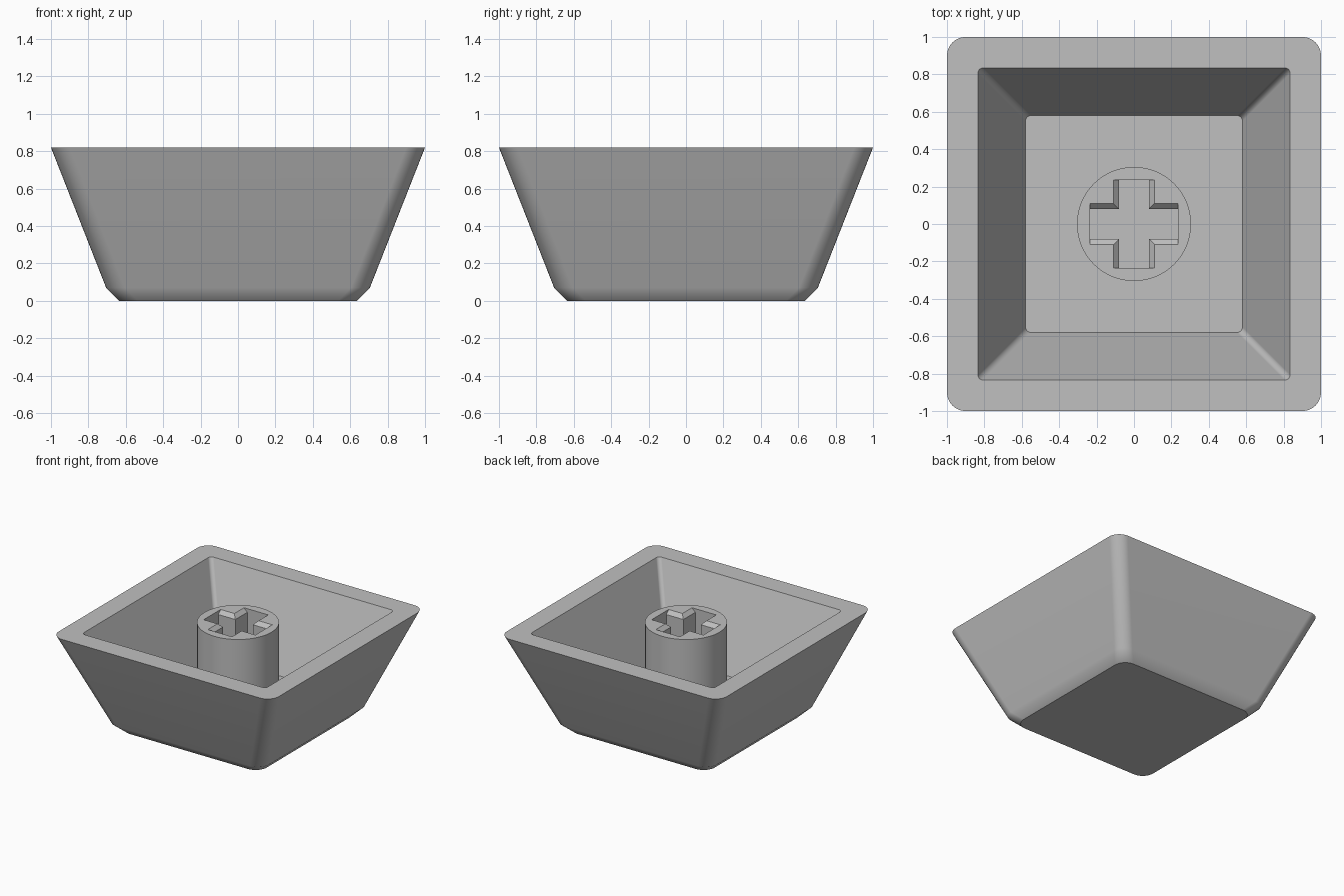
import bpy
import bmesh
from math import sin, cos, pi, radians

cube = bpy.data.objects.get("Cube")
if cube:
    bpy.data.objects.remove(cube, do_unlink=True)

# Single grey plastic
grey = bpy.data.materials.new("grey_plastic")
grey.use_nodes = True
colour = (0.53, 0.53, 0.53, 1)
grey.diffuse_color = colour
grey.node_tree.nodes["Principled BSDF"].inputs["Base Color"].default_value = colour

RIM, FLOOR = 0.82, 0.15


def rounded_square(half, radius, steps=8):
    """Outline of a square with rounded corners, anticlockwise."""
    points = []
    for corner in range(4):
        start = corner * pi / 2
        cx = (half - radius) * (1 if corner in (0, 3) else -1)
        cy = (half - radius) * (1 if corner in (0, 1) else -1)
        for i in range(steps + 1):
            a = start + i / steps * pi / 2
            points.append((cx + radius * cos(a), cy + radius * sin(a)))
    return points


def circle(radius, steps=64):
    return [(radius * cos(2 * pi * i / steps), radius * sin(2 * pi * i / steps))
            for i in range(steps)]


def cross(w, length):
    """Outline of a plus sign with arm half-width w."""
    arm = [(length, -w), (length, w), (w, w)]
    points = []
    for _ in range(4):
        points += arm
        arm = [(-y, x) for x, y in arm]
    return points


def add_ring(bm, outline, z):
    return [bm.verts.new((x, y, z)) for x, y in outline]


def bridge(bm, rings):
    for a, b in zip(rings, rings[1:]):
        n = len(a)
        for i in range(n):
            j = (i + 1) % n
            bm.faces.new((a[i], a[j], b[j], b[i]))


def finish(bm, name):
    bmesh.ops.recalc_face_normals(bm, faces=bm.faces[:])
    mesh = bpy.data.meshes.new(name)
    bm.to_mesh(mesh)
    bm.free()
    mesh.materials.append(grey)
    obj = bpy.data.objects.new(name, mesh)
    bpy.context.collection.objects.link(obj)
    bpy.ops.object.select_all(action='DESELECT')
    obj.select_set(True)
    bpy.context.view_layer.objects.active = obj
    bpy.ops.object.shade_smooth_by_angle(angle=radians(30))
    weighted = obj.modifiers.new("weighted_normals", 'WEIGHTED_NORMAL')
    weighted.keep_sharp = True
    return obj


# Hollow shell: flat base, chamfer, flared walls, rim, inner walls, floor
bm = bmesh.new()
profile = [(0.635, 0.1, 0), (0.705, 0.1, 0.07), (1, 0.1, RIM),
           (0.835, 0.03, RIM), (0.58, 0.03, FLOOR)]
rings = [add_ring(bm, rounded_square(half, r), z) for half, r, z in profile]
bridge(bm, rings)
bm.faces.new(rings[0])
bm.faces.new(rings[-1])
finish(bm, "shell")

# Round stem with a cross-shaped socket, chamfered along the slot sides
bm = bmesh.new()
foot = add_ring(bm, circle(0.305), FLOOR - 0.04)
top = add_ring(bm, circle(0.305), RIM)
bridge(bm, [foot, top])
bm.faces.new(foot)
socket = [add_ring(bm, cross(w, 0.235), z)
          for w, z in ((0.11, RIM), (0.08, RIM - 0.03), (0.08, FLOOR + 0.002))]
bridge(bm, socket)
bm.faces.new(socket[-1])
open_edges = [e for e in bm.edges if e.is_boundary]
bmesh.ops.triangle_fill(bm, edges=open_edges, use_beauty=True, normal=(0, 0, 1))
finish(bm, "stem")
